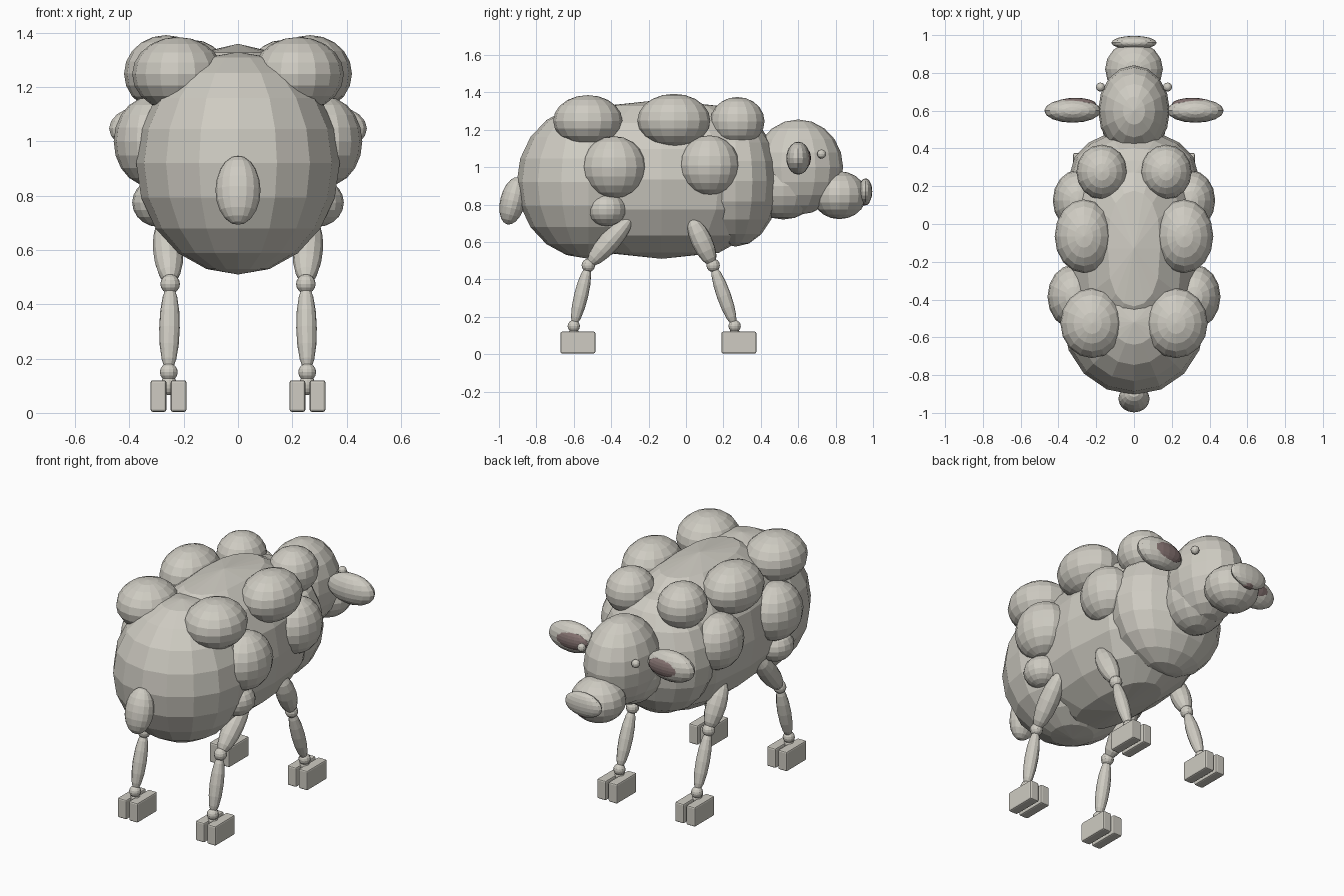
import bpy
import math
from mathutils import Vector, Matrix

if "Cube" in bpy.data.objects:
    bpy.data.objects.remove(bpy.data.objects["Cube"])


def material(name, rgb):
    m = bpy.data.materials.new(name)
    m.diffuse_color = (*rgb, 1)
    m.use_nodes = True
    m.node_tree.nodes["Principled BSDF"].inputs["Base Color"].default_value = m.diffuse_color
    return m


WOOL = material("pale_wool", (0.62, 0.60, 0.54))
PINK = material("dusky_pink", (0.24, 0.175, 0.17))


def ball(name, loc, rad, rot=(0, 0, 0), mat=WOOL, seg=16, rings=10):
    """Flat-faced ellipsoid with radii rad."""
    bpy.ops.mesh.primitive_uv_sphere_add(segments=seg, ring_count=rings, location=loc, rotation=rot)
    ob = bpy.context.object
    ob.name = name
    ob.scale = rad
    ob.data.materials.append(mat)
    return ob


def pair(name, loc, rad, rot=(0, 0, 0), **kw):
    """Ellipsoid on both sides of the body."""
    for side, s in (("right", 1), ("left", -1)):
        ball(f"{side}_{name}", (s * loc[0], loc[1], loc[2]), rad,
             (rot[0], s * rot[1], s * rot[2]), **kw)


def limb(name, a, b, r):
    """Spindle-shaped leg segment between two points."""
    a, b = Vector(a), Vector(b)
    d = b - a
    return ball(name, (a + b) / 2, (r, r, d.length / 2),
                d.to_track_quat('Z', 'Y').to_euler(), seg=12, rings=8)


def hoof_half(name, loc, size):
    bpy.ops.mesh.primitive_cube_add(size=1, location=loc)
    ob = bpy.context.object
    ob.name = name
    ob.data.transform(Matrix.Diagonal((*size, 1)))
    ob.data.materials.append(WOOL)
    bev = ob.modifiers.new("rounded_edges", 'BEVEL')
    bev.width = 0.008
    bev.segments = 2


# Torso: blunt-ended barrel, rump and chest
barrel = ball("barrel", (0, -0.13, 0.935), (0.36, 0.60, 0.425), rings=8)
for v in barrel.data.vertices:
    v.co.y = math.copysign(abs(v.co.y) ** 0.7, v.co.y)
ball("rump", (0, -0.52, 0.92), (0.375, 0.385, 0.41))
ball("chest", (0, 0.265, 0.925), (0.34, 0.235, 0.35))
ball("tail", (0, -0.925, 0.82), (0.083, 0.068, 0.13), (math.radians(-14), 0, 0))

# Neck and head
ball("neck", (0, 0.52, 0.90), (0.17, 0.20, 0.18))
ball("head", (0, 0.60, 1.0), (0.19, 0.24, 0.255))
ball("muzzle", (0, 0.82, 0.85), (0.153, 0.145, 0.128))
ball("nose", (0, 0.96, 0.87), (0.12, 0.036, 0.07))
ball("mouth", (0, 0.955, 0.825), (0.05, 0.03, 0.03), mat=PINK, seg=12, rings=6)
pair("eye", (0.178, 0.725, 1.07), (0.024,) * 3, seg=12, rings=8)
pair("ear", (0.325, 0.60, 1.048), (0.15, 0.064, 0.088))
pair("inner_ear", (0.31, 0.634, 1.048), (0.11, 0.034, 0.057), mat=PINK)

# Wool tufts: centre, radii
TUFTS = {
    "upper_rear_tuft": ((0.222, -0.525, 1.248), (0.168, 0.185, 0.137)),
    "upper_middle_tuft": ((0.265, -0.065, 1.25), (0.155, 0.195, 0.142)),
    "upper_front_tuft": ((0.17, 0.275, 1.245), (0.135, 0.145, 0.13)),
    "side_rear_tuft": ((0.32, -0.385, 1.0), (0.138, 0.17, 0.166)),
    "side_front_tuft": ((0.30, 0.125, 1.01), (0.13, 0.16, 0.16)),
    "haunch_tuft": ((0.29, -0.425, 0.775), (0.10, 0.105, 0.09)),
}
for name, (loc, rad) in TUFTS.items():
    pair(name, loc, rad)

# Legs: y of hip, knee, ankle and hoof
for end, hip, knee, ankle, foot in (("rear", -0.295, -0.522, -0.60, -0.578),
                                    ("front", 0.025, 0.145, 0.26, 0.283)):
    for side, s in (("right", 1), ("left", -1)):
        n = f"{side}_{end}"
        k, a = (s * 0.25, knee, 0.475), (s * 0.255, ankle, 0.15)
        limb(n + "_upper_leg", (s * 0.265, hip, 0.73), k, 0.056)
        ball(n + "_knee", k, (0.036,) * 3, seg=12, rings=8)
        limb(n + "_lower_leg", k, a, 0.038)
        ball(n + "_ankle", a, (0.033,) * 3, seg=12, rings=8)
        ball(n + "_pastern", (a[0], a[1], 0.105), (0.028, 0.028, 0.04), seg=12, rings=8)
        for part, x in (("inner", 0.219), ("outer", 0.293)):
            hoof_half(f"{n}_{part}_hoof", (s * x, foot, 0.062), (0.058, 0.186, 0.116))
